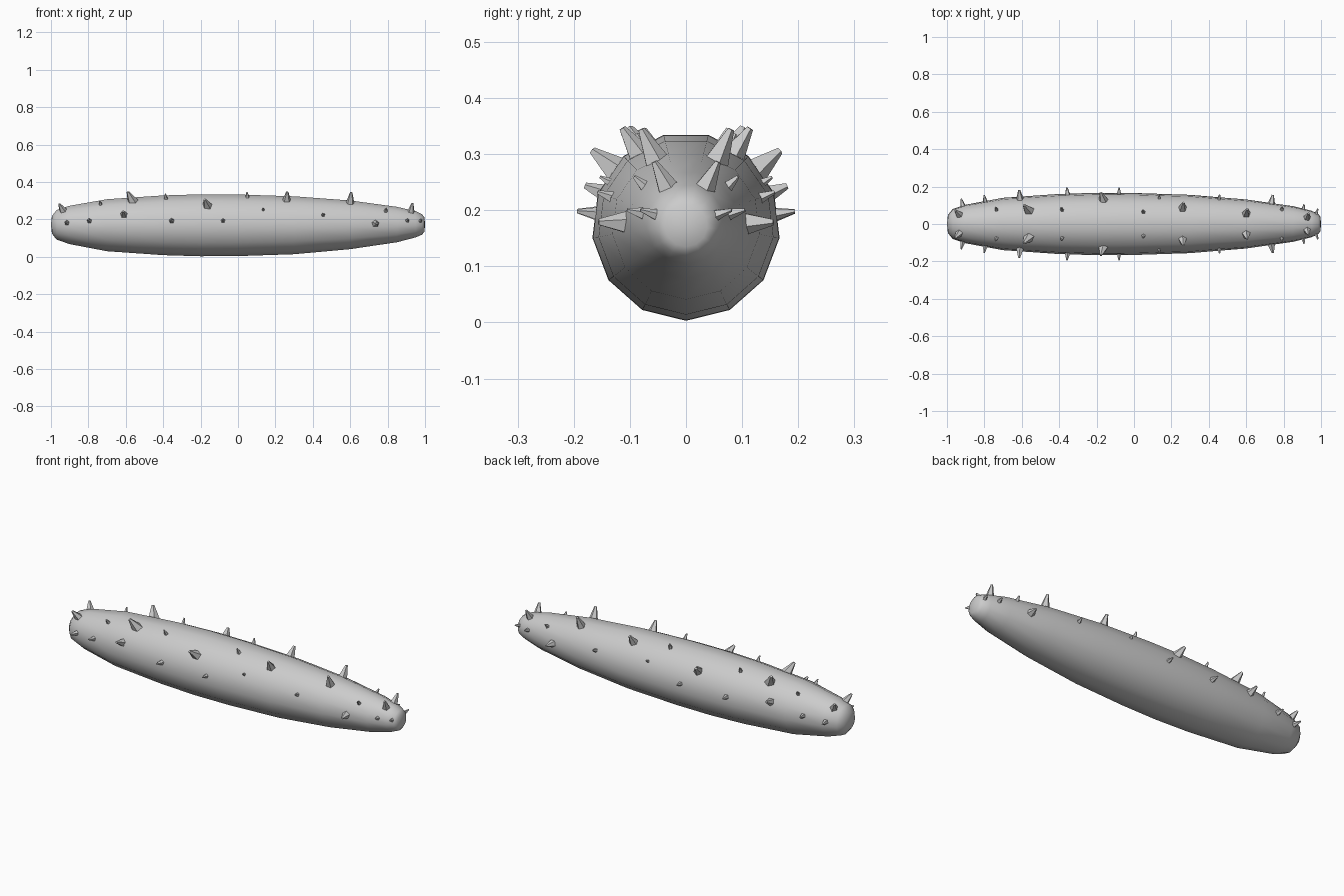
import bpy, bmesh, math
from mathutils import Vector

if "Cube" in bpy.data.objects:
    bpy.data.objects.remove(bpy.data.objects["Cube"])

grey = bpy.data.materials.new("soft grey")
grey.diffuse_color = (0.6, 0.6, 0.6, 1)
grey.use_nodes = True
grey.node_tree.nodes["Principled BSDF"].inputs["Base Color"].default_value = grey.diffuse_color

SIDES = 13
# body profile: x, radius, centre height
RINGS = [(-0.995, .048, .172), (-.97, .08, .172), (-.9, .104, .172), (-.7, .141, .171),
         (-.4, .162, .171), (-.2, .168, .171), (0, .167, .171), (.3, .157, .171),
         (.6, .132, .173), (.85, .096, .174), (.95, .071, .175), (.985, .055, .174),
         (.997, .038, .173)]


def body_at(x):
    """Radius, centre height and slope of the body at x."""
    for a, b in zip(RINGS, RINGS[1:]):
        if x <= b[0]:
            t = (x - a[0]) / (b[0] - a[0])
            return (a[1] + t * (b[1] - a[1]), a[2] + t * (b[2] - a[2]),
                    (b[1] - a[1]) / (b[0] - a[0]))
    return RINGS[-1][1], RINGS[-1][2], -1.0


def finish(bm, name):
    bmesh.ops.recalc_face_normals(bm, faces=bm.faces)
    me = bpy.data.meshes.new(name)
    bm.to_mesh(me)
    bm.free()
    me.materials.append(grey)
    ob = bpy.data.objects.new(name, me)
    bpy.context.collection.objects.link(ob)
    return ob


# body: lofted rings closed by a pole at each end
bm = bmesh.new()
loops = []
for x, r, cz in RINGS:
    angles = [2 * math.pi * i / SIDES for i in range(SIDES)]
    loops.append([bm.verts.new((x, r * math.sin(a), cz - r * math.cos(a))) for a in angles])
for a, b in zip(loops, loops[1:]):
    for i in range(SIDES):
        j = (i + 1) % SIDES
        bm.faces.new((a[i], a[j], b[j], b[i]))
for loop, x in ((loops[0], -1.0), (loops[-1], 1.0)):
    pole = bm.verts.new((x, 0, .172))
    for i in range(SIDES):
        bm.faces.new((loop[i], loop[(i + 1) % SIDES], pole))
for f in bm.faces:
    f.smooth = True
finish(bm, "body")

# spikes: x, angle above the side (degrees), length, base radius, lean along x
SPIKES = [
    (-.935, 56, .048, .022, -.35), (-.915, 6, .04, .016, -.1), (-.795, 10, .036, .015, -.1),
    (-.735, 55, .026, .012, -.1), (-.61, 22, .05, .022, -.05), (-.565, 60, .06, .028, -.4),
    (-.385, 62, .028, .012, -.1), (-.355, 8, .036, .016, -.1), (-.165, 39, .052, .026, -.25),
    (-.08, 8, .032, .013, 0), (.05, 67, .028, .013, -.1), (.135, 30, .018, .010, 0),
    (.26, 57, .054, .024, .05), (.455, 21, .028, .013, .05), (.6, 65, .06, .024, .05),
    (.735, 2, .046, .022, .1), (.79, 43, .024, .013, .05), (.925, 63, .05, .021, .05),
    (.905, 14, .028, .013, .05), (.975, 18, .028, .012, .1)]


def spike(bm, x, angle, length, radius, lean, side):
    """Blunt five-sided cone growing out of the body."""
    r, cz, slope = body_at(x)
    a = math.radians(angle)
    out = Vector((0, side * math.cos(a), math.sin(a)))
    axis = (out + Vector((lean - .4 * max(-1, min(1, slope)), 0, 0))).normalized()
    foot = Vector((x, 0, cz)) + out * r * .98
    u = axis.cross(Vector((1, 0, 0))).normalized()
    v = axis.cross(u)
    rings = []
    for d, w in ((-.012, radius * 1.08), (length, radius * .27)):
        rings.append([bm.verts.new(foot + axis * d + w * (u * math.cos(t) + v * math.sin(t)))
                      for t in (2 * math.pi * k / 5 for k in range(5))])
    for k in range(5):
        j = (k + 1) % 5
        bm.faces.new((rings[0][k], rings[0][j], rings[1][j], rings[1][k]))
    bm.faces.new(rings[1])
    bm.faces.new(rings[0][::-1])


# matching rows of spikes on both sides
for name, side in (("front_spikes", -1), ("back_spikes", 1)):
    bm = bmesh.new()
    for s in SPIKES:
        spike(bm, *s, side)
    finish(bm, name)
